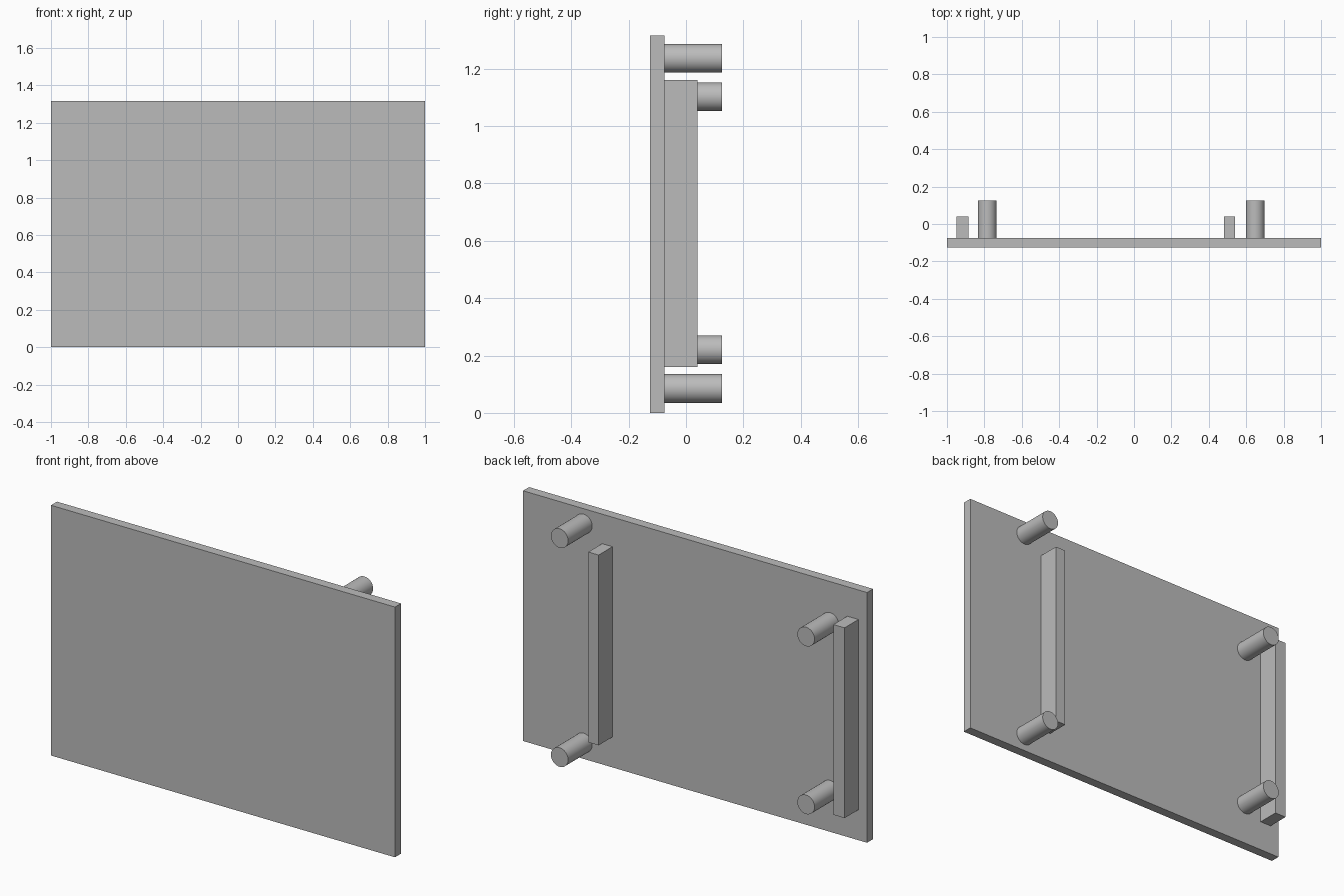
import bpy
import math

if "Cube" in bpy.data.objects:
    bpy.data.objects.remove(bpy.data.objects["Cube"])

grey = bpy.data.materials.new("plain grey")
grey.diffuse_color = (0.5, 0.5, 0.5, 1)
grey.use_nodes = True
grey.node_tree.nodes["Principled BSDF"].inputs["Base Color"].default_value = grey.diffuse_color


def box(name, x0, x1, y0, y1, z0, z1):
    bpy.ops.mesh.primitive_cube_add(
        size=1, location=((x0 + x1) / 2, (y0 + y1) / 2, (z0 + z1) / 2))
    ob = bpy.context.object
    ob.name = name
    ob.scale = (x1 - x0, y1 - y0, z1 - z0)
    bpy.ops.object.transform_apply(location=False, rotation=False, scale=True)
    ob.data.materials.append(grey)


def peg(name, x, z, y0=-0.075, y1=0.125, radius=0.05):
    bpy.ops.mesh.primitive_cylinder_add(
        vertices=48, radius=radius, depth=y1 - y0,
        location=(x, (y0 + y1) / 2, z), rotation=(math.pi / 2, 0, 0))
    ob = bpy.context.object
    ob.name = name
    ob.data.materials.append(grey)
    bpy.ops.object.shade_smooth_by_angle(angle=math.radians(30))


# Flat front panel
box("panel", -1, 1, -0.125, -0.075, 0, 1.315)

# Upright battens on the back
box("left_batten", -0.95, -0.885, -0.075, 0.04, 0.16, 1.16)
box("right_batten", 0.48, 0.54, -0.075, 0.04, 0.16, 1.16)

# Round pegs on the back, set wider apart on the right side
for side, x, heights in (("left", -0.785, (0.22, 1.102)),
                         ("right", 0.648, (0.085, 1.236))):
    for level, z in zip(("lower", "upper"), heights):
        peg(f"{side}_{level}_peg", x, z)
